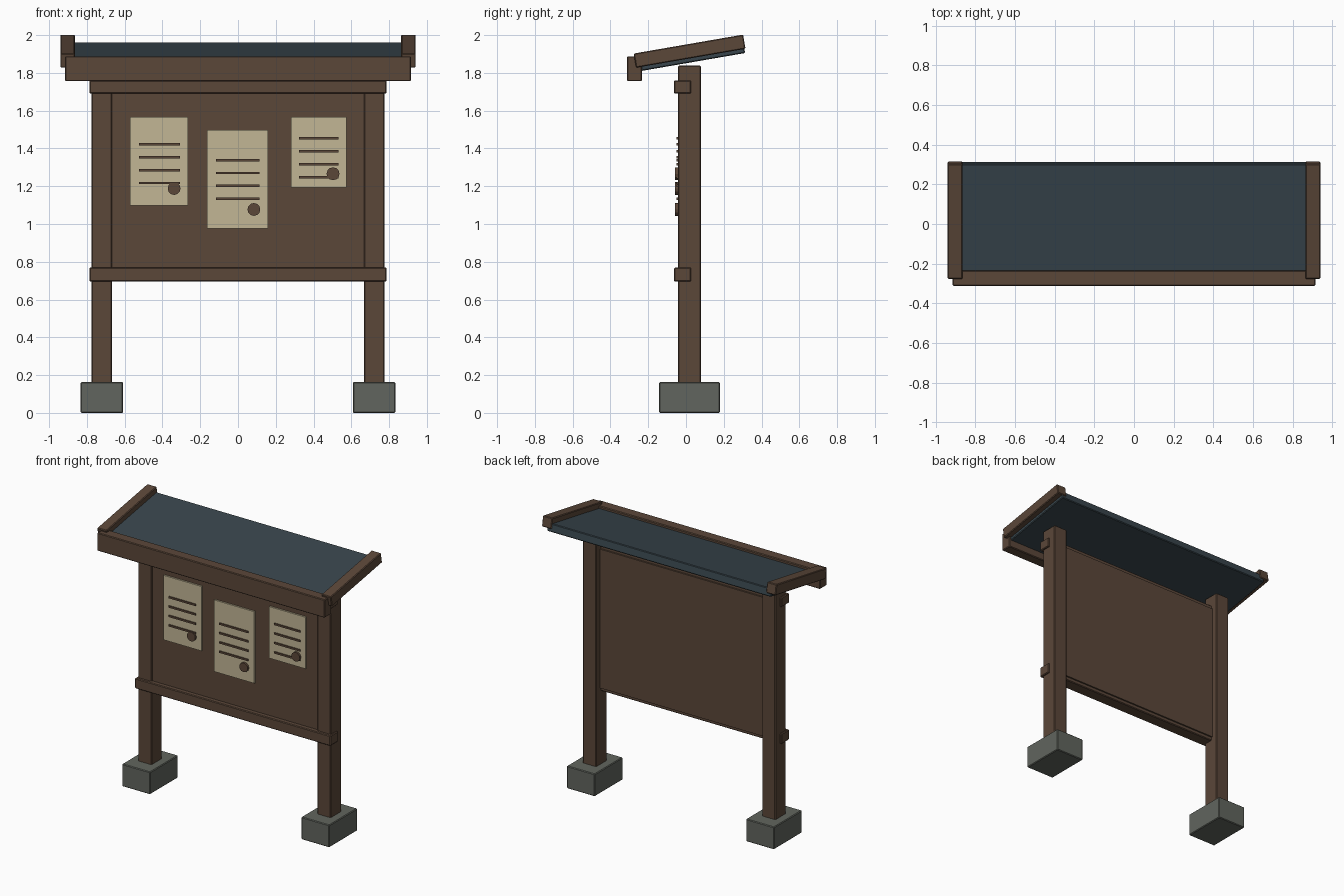
import bpy, math

if "Cube" in bpy.data.objects:
    bpy.data.objects.remove(bpy.data.objects["Cube"])


def mat(name, r, g, b):
    lin = [((c / 255 + 0.055) / 1.055) ** 2.4 for c in (r, g, b)]
    m = bpy.data.materials.new(name)
    m.diffuse_color = (*lin, 1)
    m.use_nodes = True
    m.node_tree.nodes["Principled BSDF"].inputs["Base Color"].default_value = m.diffuse_color
    return m


wood = mat("dark brown wood", 91, 71, 57)
slate = mat("blue grey roof", 56, 69, 76)
stone = mat("grey stone", 97, 101, 94)
paper = mat("aged paper", 194, 182, 149)


def box(name, x, y, z, m, bevel=0.005):
    """Box from (min, max) ranges on each axis."""
    mid = [(a + b) / 2 for a, b in (x, y, z)]
    size = [b - a for a, b in (x, y, z)]
    bpy.ops.mesh.primitive_cube_add(size=1, location=mid)
    ob = bpy.context.object
    ob.name = name
    ob.scale = size
    bpy.ops.object.transform_apply(location=False, rotation=False, scale=True)
    ob.data.materials.append(m)
    if bevel:
        b = ob.modifiers.new("edge", 'BEVEL')
        b.width = bevel
        b.segments = 1
    return ob


def tilted(name, x, cy, cz, length, thick, m):
    """Box sloping up towards the back, centred at (cy, cz)."""
    ob = box(name, x, (cy - length / 2, cy + length / 2),
             (cz - thick / 2, cz + thick / 2), m)
    ob.rotation_euler.x = math.radians(9.8)
    return ob


# footings, posts and roof side trims, mirrored left and right
for s, side in ((-1, "left"), (1, "right")):
    def span(a, b):
        return tuple(sorted((s * a, s * b)))
    box(side + "_footing", span(0.608, 0.834), (-0.142, 0.18), (0, 0.163), stone)
    box(side + "_post", span(0.667, 0.775), (-0.042, 0.08), (0.004, 1.838), wood)
    tilted(side + "_roof_trim", span(0.864, 0.941), 0.019, 1.915, 0.588, 0.076, wood)

# notice panel with its rails
box("notice_panel", (-0.69, 0.69), (-0.03, 0.038), (0.72, 1.73), wood, 0)
box("lower_rail", (-0.787, 0.787), (-0.063, 0.027), (0.695, 0.769), wood)
box("upper_rail", (-0.787, 0.787), (-0.063, 0.027), (1.69, 1.76), wood)

# roof slab and front fascia
tilted("roof_slab", (-0.9, 0.9), 0.032, 1.886, 0.56, 0.058, slate)
box("roof_fascia", (-0.915, 0.915), (-0.312, -0.234), (1.756, 1.888), wood)

# notices: paper x range, z range, line x range, first and last line z, seal
notices = [
    ((-0.571, -0.264), (1.098, 1.567), (-0.524, -0.307), (1.422, 1.217), (-0.338, 1.188)),
    ((-0.164, 0.16), (0.976, 1.497), (-0.117, 0.115), (1.338, 1.134), (0.084, 1.077)),
    ((0.28, 0.574), (1.192, 1.567), (0.323, 0.533), (1.454, 1.247), (0.503, 1.266)),
]
for i, (px, pz, lx, lz, seal) in enumerate(notices, 1):
    box(f"notice_{i}", px, (-0.042, -0.029), pz, paper, 0)
    for k in range(4):
        z = lz[0] + (lz[1] - lz[0]) * k / 3
        box(f"notice_{i}_rule_{k + 1}", lx, (-0.05, -0.041), (z - 0.0065, z + 0.0065), wood, 0)
    bpy.ops.mesh.primitive_cylinder_add(vertices=12, radius=0.034, depth=0.015,
                                        location=(seal[0], -0.0495, seal[1]),
                                        rotation=(math.pi / 2, 0, 0))
    bpy.context.object.name = f"notice_{i}_seal"
    bpy.context.object.data.materials.append(wood)
